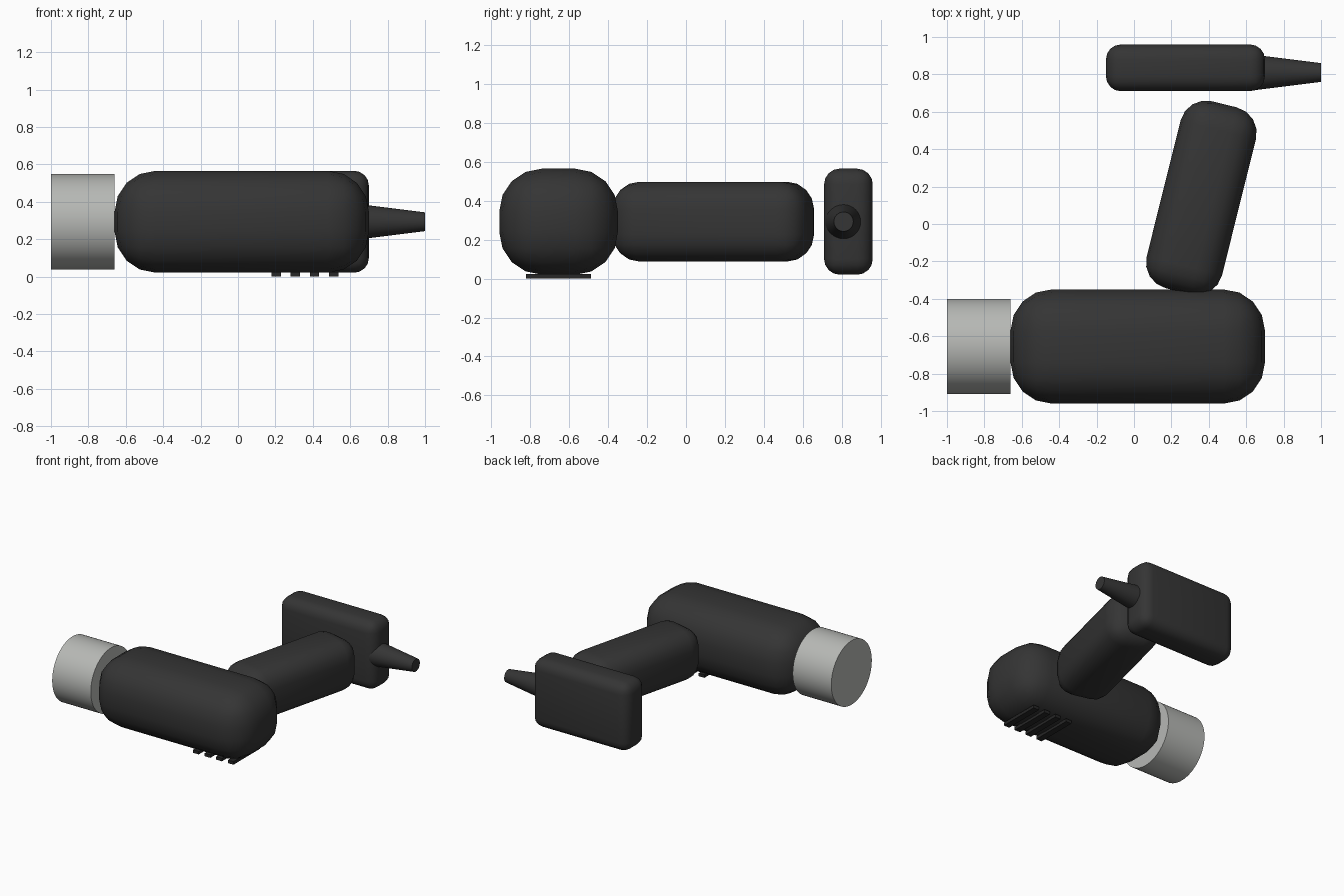
import bpy
import bmesh
from math import radians
from mathutils import Matrix

if "Cube" in bpy.data.objects:
    bpy.data.objects.remove(bpy.data.objects["Cube"], do_unlink=True)


def material(name, rgb, roughness=0.5):
    mat = bpy.data.materials.new(name)
    mat.use_nodes = True
    mat.diffuse_color = (*rgb, 1)
    shader = mat.node_tree.nodes["Principled BSDF"]
    shader.inputs["Base Color"].default_value = (*rgb, 1)
    shader.inputs["Roughness"].default_value = roughness
    return mat


BLACK = material("black plastic", (0.035, 0.035, 0.035))
VENT = material("vent black", (0.02, 0.02, 0.02))
METAL = material("light grey metal", (0.47, 0.48, 0.46))
AXIS_Z = 0.293


def finish(name, bm, mat, location, turn=0, angle=40):
    mesh = bpy.data.meshes.new(name)
    bm.to_mesh(mesh)
    bm.free()
    obj = bpy.data.objects.new(name, mesh)
    bpy.context.collection.objects.link(obj)
    obj.location = location
    obj.rotation_euler.z = turn
    mesh.materials.append(mat)
    bpy.ops.object.select_all(action="DESELECT")
    obj.select_set(True)
    bpy.context.view_layer.objects.active = obj
    bpy.ops.object.shade_smooth_by_angle(angle=radians(angle))
    return obj


def box(name, size, location, mat, radius=0, turn=0):
    bm = bmesh.new()
    bmesh.ops.create_cube(bm, size=1)
    bmesh.ops.scale(bm, vec=size, verts=bm.verts)
    if radius:
        bmesh.ops.bevel(bm, geom=bm.edges[:], offset=radius, segments=4,
                        profile=0.5, affect="EDGES")
    return finish(name, bm, mat, location, turn)


def cone_x(name, x0, x1, r0, r1, y, mat, sides):
    bm = bmesh.new()
    bmesh.ops.create_cone(bm, cap_ends=True, segments=sides, radius1=r0,
                          radius2=r1, depth=x1 - x0,
                          matrix=Matrix.Rotation(radians(90), 4, "Y"))
    return finish(name, bm, mat, ((x0 + x1) / 2, y, AXIS_Z))


# Rounded main housing with the metal barrel on its end
box("main_housing", (1.36, 0.61, 0.545), (0.02, -0.655, AXIS_Z), BLACK, 0.22)
cone_x("metal_barrel", -1, -0.66, 0.255, 0.255, -0.655, METAL, 64)

# Leaning grip
box("grip", (0.415, 1.03, 0.41), (0.36, 0.14, AXIS_Z), BLACK, 0.14, radians(-14))

# Separate block with a tapered nozzle
box("rear_block", (0.85, 0.25, 0.545), (0.275, 0.835, AXIS_Z), BLACK, 0.08)
cone_x("nozzle", 0.65, 1, 0.094, 0.05, 0.81, BLACK, 32)

# Row of vent bars under the housing
for i in range(4):
    box(f"vent_bar_{i + 1}", (0.05, 0.335, 0.024),
        (0.205 + i * 0.102, -0.655, 0.012), VENT)
